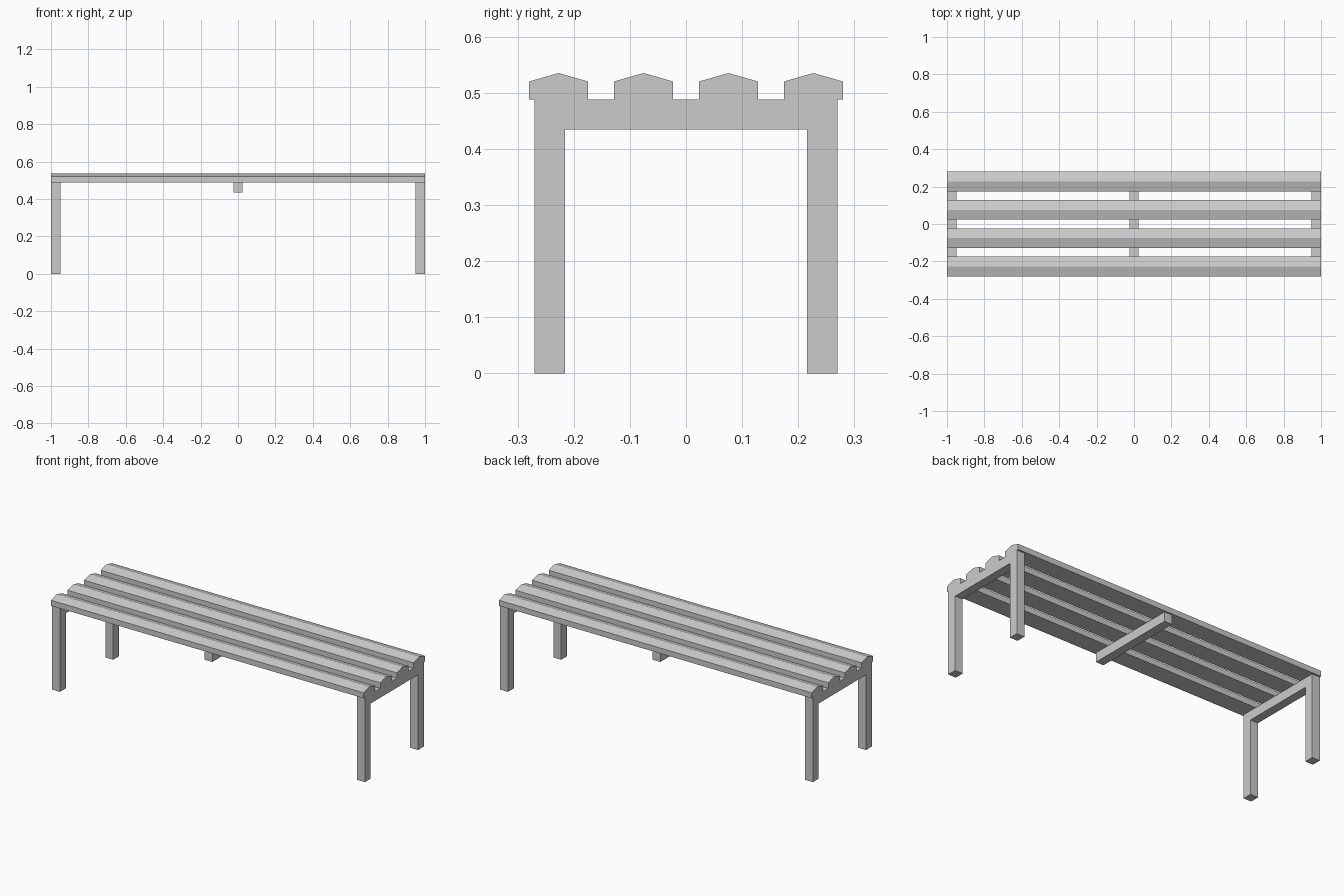
import bpy, bmesh
from mathutils import Vector

cube = bpy.data.objects.get("Cube")
if cube:
    bpy.data.objects.remove(cube, do_unlink=True)

# Single flat grey
grey = bpy.data.materials.new("plain grey")
grey.use_nodes = True
colour = (0.6, 0.6, 0.6, 1)
grey.diffuse_color = colour
grey.node_tree.nodes["Principled BSDF"].inputs["Base Color"].default_value = colour


def extrude_x(name, profile, x0, x1):
    """Extrude a closed (y, z) profile along x."""
    bm = bmesh.new()
    face = bm.faces.new([bm.verts.new((x0, y, z)) for y, z in profile])
    result = bmesh.ops.extrude_face_region(bm, geom=[face])
    moved = [g for g in result["geom"] if isinstance(g, bmesh.types.BMVert)]
    bmesh.ops.translate(bm, verts=moved, vec=Vector((x1 - x0, 0, 0)))
    bmesh.ops.recalc_face_normals(bm, faces=bm.faces)
    mesh = bpy.data.meshes.new(name)
    bm.to_mesh(mesh)
    bm.free()
    mesh.materials.append(grey)
    obj = bpy.data.objects.new(name, mesh)
    bpy.context.collection.objects.link(obj)
    return obj


SEAT_Z, RAIL_Z = 0.488, 0.434
SLAT_EDGE_Z, RIDGE_Z = 0.52, 0.535
OUT, INN = 0.27, 0.216
BEAM = 0.05
HALF_SLAT, PITCH = 0.0525, 0.1515

# Four seat slats with a ridged top
for i in range(4):
    y = (i - 1.5) * PITCH
    a, b = y - HALF_SLAT, y + HALF_SLAT
    extrude_x(f"seat_slat_{i + 1}",
              [(a, SEAT_Z), (b, SEAT_Z), (b, SLAT_EDGE_Z), (y, RIDGE_Z), (a, SLAT_EDGE_Z)],
              -1, 1)

# End frames: two legs joined by a rail
frame = [(-OUT, 0), (-INN, 0), (-INN, RAIL_Z), (INN, RAIL_Z),
         (INN, 0), (OUT, 0), (OUT, SEAT_Z), (-OUT, SEAT_Z)]
extrude_x("right_leg_frame", frame, -1, -1 + BEAM)
extrude_x("left_leg_frame", frame, 1 - BEAM, 1)

# Middle cross rail under the slats
rail = [(-OUT, RAIL_Z), (OUT, RAIL_Z), (OUT, SEAT_Z), (-OUT, SEAT_Z)]
extrude_x("middle_rail", rail, -BEAM / 2, BEAM / 2)
